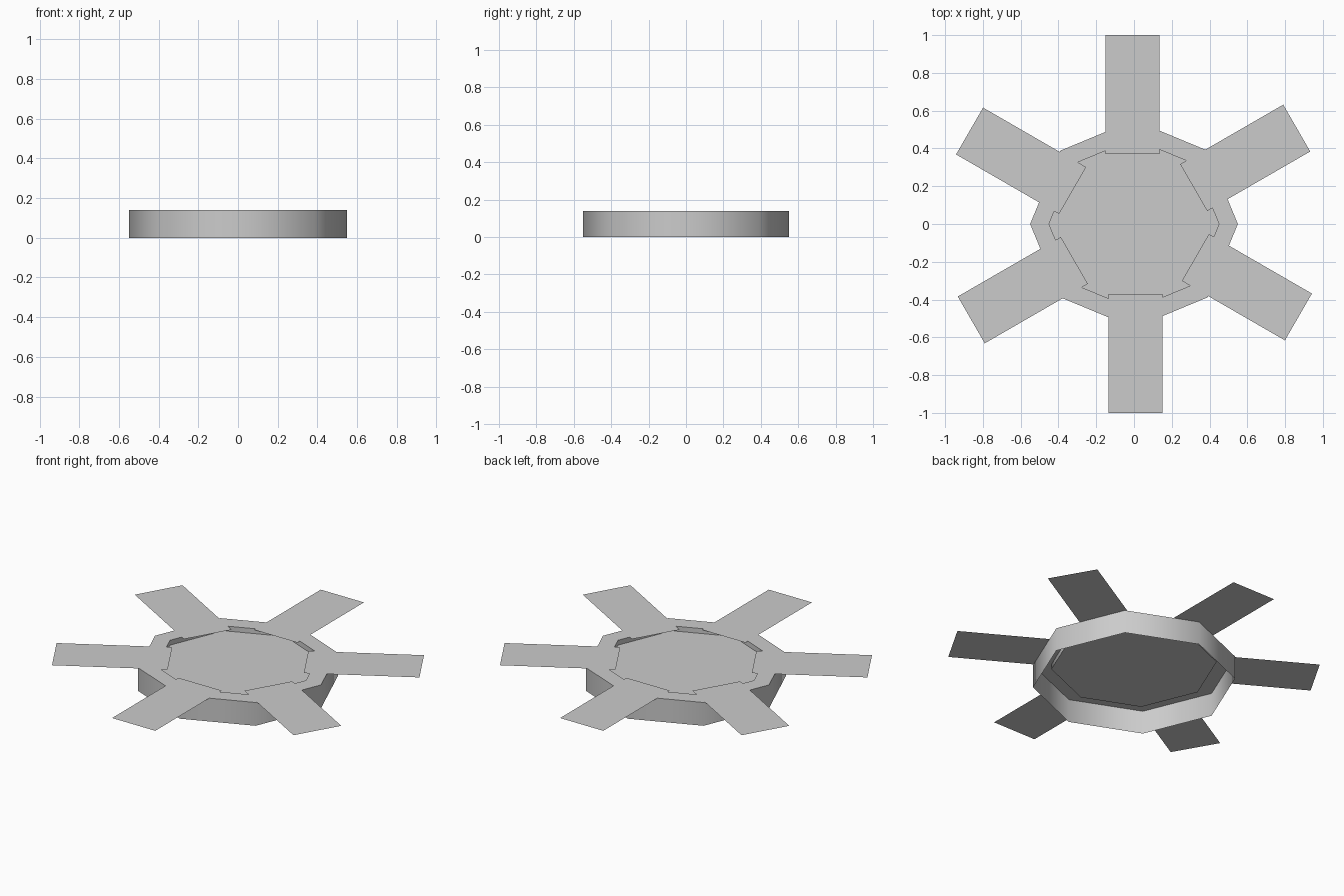
import bpy, bmesh, math
from mathutils import Matrix

cube = bpy.data.objects.get("Cube")
if cube:
    bpy.data.objects.remove(cube, do_unlink=True)

SIDES = 8
TOP = 0.14
BLADES = 6

grey = bpy.data.materials.new("plain_grey")
grey.use_nodes = True
grey.diffuse_color = (0.6, 0.6, 0.6, 1)
grey.node_tree.nodes["Principled BSDF"].inputs["Base Color"].default_value = (0.6, 0.6, 0.6, 1)


def make_object(name, bm):
    mesh = bpy.data.meshes.new(name)
    bm.to_mesh(mesh)
    bm.free()
    mesh.materials.append(grey)
    obj = bpy.data.objects.new(name, mesh)
    bpy.context.collection.objects.link(obj)
    return obj


# Hub: open-bottomed octagonal shell with a shallow recess in its top
bm = bmesh.new()
profile = [(0.55, 0), (0.55, TOP - 0.0005), (0.45, TOP - 0.0005), (0.45, 0.11)]
rings = []
for radius, z in profile:
    angles = [math.tau * i / SIDES for i in range(SIDES)]
    rings.append([bm.verts.new((radius * math.cos(a), radius * math.sin(a), z)) for a in angles])
for low, high in zip(rings, rings[1:]):
    for i in range(SIDES):
        j = (i + 1) % SIDES
        bm.faces.new((low[i], low[j], high[j], high[i]))
bm.faces.new(rings[-1])
hub = make_object("hub", bm)

bpy.ops.object.select_all(action="DESELECT")
hub.select_set(True)
bpy.context.view_layer.objects.active = hub
bpy.ops.object.shade_smooth_by_angle(angle=math.radians(60))

# Blades: paper-thin flat strips, set slightly off centre around the hub
INNER, OUTER, HALF, SHIFT = 0.37, 1.0, 0.143, 0.009
for n in range(BLADES):
    bm = bmesh.new()
    corners = [(INNER, -HALF), (OUTER, -HALF), (OUTER, HALF), (INNER, HALF)]
    bm.faces.new([bm.verts.new((x, y + SHIFT, TOP)) for x, y in corners])
    turn = Matrix.Rotation(math.radians(30) + math.tau * n / BLADES, 4, "Z")
    bmesh.ops.transform(bm, matrix=turn, verts=bm.verts)
    make_object(f"blade_{n + 1}", bm)
